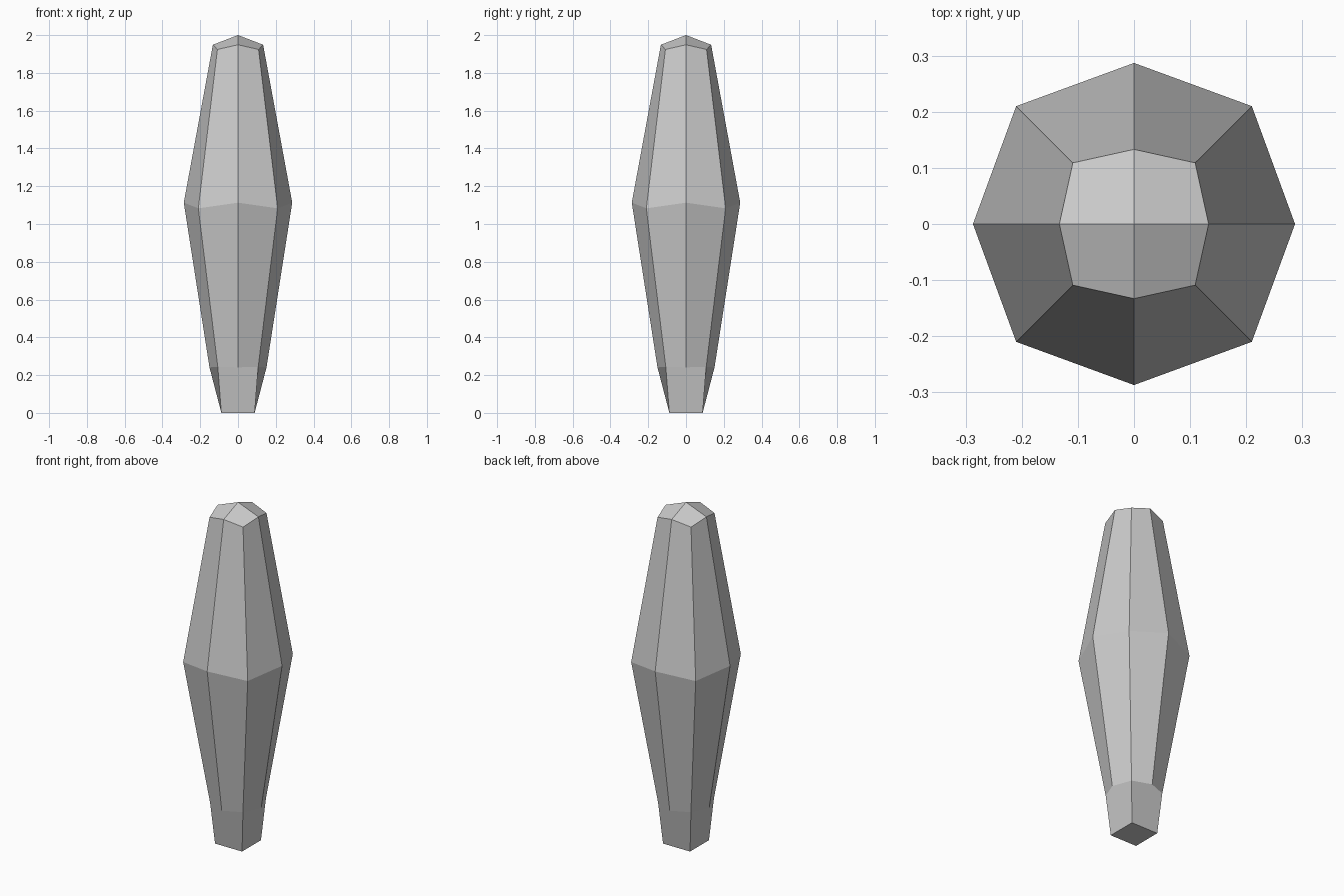
import bpy, bmesh

if "Cube" in bpy.data.objects:
    bpy.data.objects.remove(bpy.data.objects["Cube"])

bm = bmesh.new()


def ring(side, z_side, corner, z_corner):
    """Eight points, alternating side midpoints and corners."""
    verts = []
    for sx, sy in ((1, 0), (1, 1), (0, 1), (-1, 1), (-1, 0), (-1, -1), (0, -1), (1, -1)):
        r, z = (corner, z_corner) if sx and sy else (side, z_side)
        verts.append(bm.verts.new((sx * r, sy * r, z)))
    return verts


# Shaft: three octagonal rings joined by flat facets
rings = [
    ring(0.151, 0.241, 0.107, 0.244),
    ring(0.287, 1.113, 0.210, 1.083),
    ring(0.133, 1.949, 0.109, 1.924),
]
for low, high in zip(rings, rings[1:]):
    for i in range(8):
        j = (i + 1) % 8
        bm.faces.new((low[i], low[j], high[j], high[i]))

# Four-facet cap
top = rings[-1]
apex = bm.verts.new((0, 0, 2))
for i in range(0, 8, 2):
    bm.faces.new((apex, top[i], top[i + 1], top[(i + 2) % 8]))

# Square foot: each side is a single five-sided facet
f = 0.088
foot = [bm.verts.new((x * f, y * f, 0)) for x, y in ((1, 1), (-1, 1), (-1, -1), (1, -1))]
base = rings[0]
for k in range(4):
    i = 2 * k + 1
    bm.faces.new((foot[k], foot[(k + 1) % 4], base[(i + 2) % 8], base[(i + 1) % 8], base[i]))
bm.faces.new(foot)

bmesh.ops.recalc_face_normals(bm, faces=bm.faces)
mesh = bpy.data.meshes.new("crystal_shard")
bm.to_mesh(mesh)
bm.free()
bpy.context.collection.objects.link(bpy.data.objects.new("crystal_shard", mesh))
